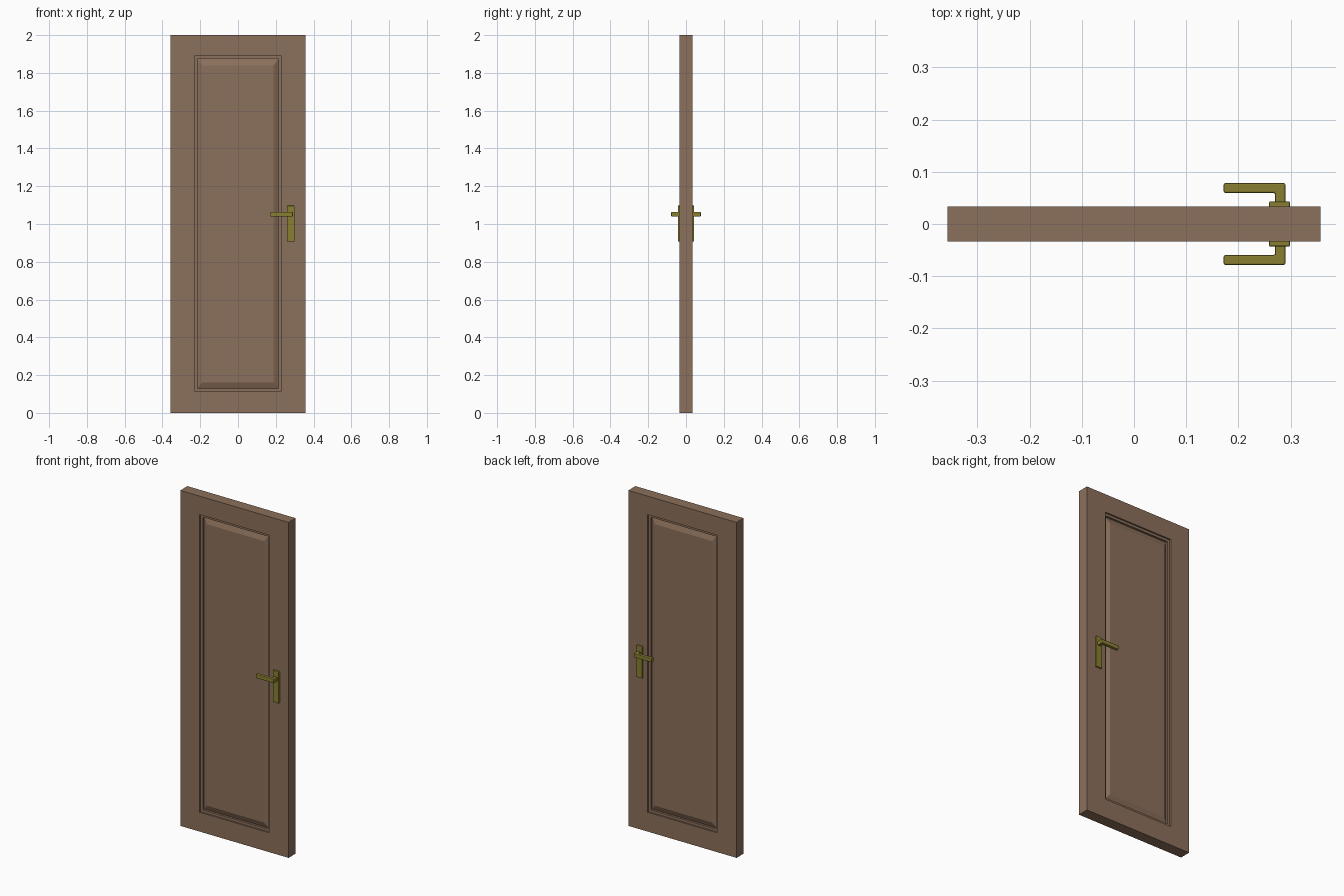
import bpy, bmesh

if "Cube" in bpy.data.objects:
    bpy.data.objects.remove(bpy.data.objects["Cube"])

def material(name, col):
    m = bpy.data.materials.new(name)
    m.diffuse_color = (*col, 1)
    m.use_nodes = True
    m.node_tree.nodes["Principled BSDF"].inputs["Base Color"].default_value = m.diffuse_color
    return m

wood = material("brown_wood", (0.26, 0.16, 0.105))
brass = material("aged_brass", (0.25, 0.21, 0.03))

def finish(bm, name, mat):
    bmesh.ops.recalc_face_normals(bm, faces=bm.faces)
    me = bpy.data.meshes.new(name)
    bm.to_mesh(me)
    bm.free()
    ob = bpy.data.objects.new(name, me)
    bpy.context.collection.objects.link(ob)
    me.materials.append(mat)
    return ob

def bridge(bm, a, b):
    for i in range(4):
        j = (i + 1) % 4
        bm.faces.new((a[i], a[j], b[j], b[i]))

# Door leaf: concentric rings (half width, bottom, top, depth) make the raised panel
T = 0.0335
rings = [(0.357, 0, 2, 0), (0.229, 0.115, 1.89, 0), (0.229, 0.115, 1.89, 0.009),
         (0.215, 0.13, 1.875, 0.009), (0.215, 0.13, 1.875, 0.022),
         (0.189, 0.162, 1.84, 0.009)]
bm = bmesh.new()
outer = []
for s in (-1, 1):
    loops = [[bm.verts.new((x, s * (T - d), z)) for x, z in
              ((-w, z0), (w, z0), (w, z1), (-w, z1))] for w, z0, z1, d in rings]
    for a, b in zip(loops, loops[1:]):
        bridge(bm, a, b)
    bm.faces.new(loops[-1])
    outer.append(loops[0])
bridge(bm, *outer)
finish(bm, "door_leaf", wood)

# Handles: each is a profile extruded in z with softened edges
def prism(name, profile, s, z0, z1, bevel):
    bm = bmesh.new()
    f = bm.faces.new([bm.verts.new((x, s * y, z0)) for x, y in profile])
    ext = bmesh.ops.extrude_face_region(bm, geom=[f])["geom"]
    bmesh.ops.translate(bm, vec=(0, 0, z1 - z0),
                        verts=[v for v in ext if isinstance(v, bmesh.types.BMVert)])
    ob = finish(bm, name, brass)
    mod = ob.modifiers.new("soft_edges", 'BEVEL')
    mod.width = bevel
    mod.segments = 2

plate = [(0.259, T - 0.004), (0.299, T - 0.004), (0.299, 0.0435), (0.259, 0.0435)]
lever = [(0.27, 0.04), (0.29, 0.04), (0.29, 0.0785), (0.172, 0.0785),
         (0.172, 0.0595), (0.27, 0.0595)]
for side, s in (("front", -1), ("back", 1)):
    prism(side + "_handle_plate", plate, s, 0.907, 1.097, 0.003)
    prism(side + "_lever", lever, s, 1.04, 1.064, 0.003)
